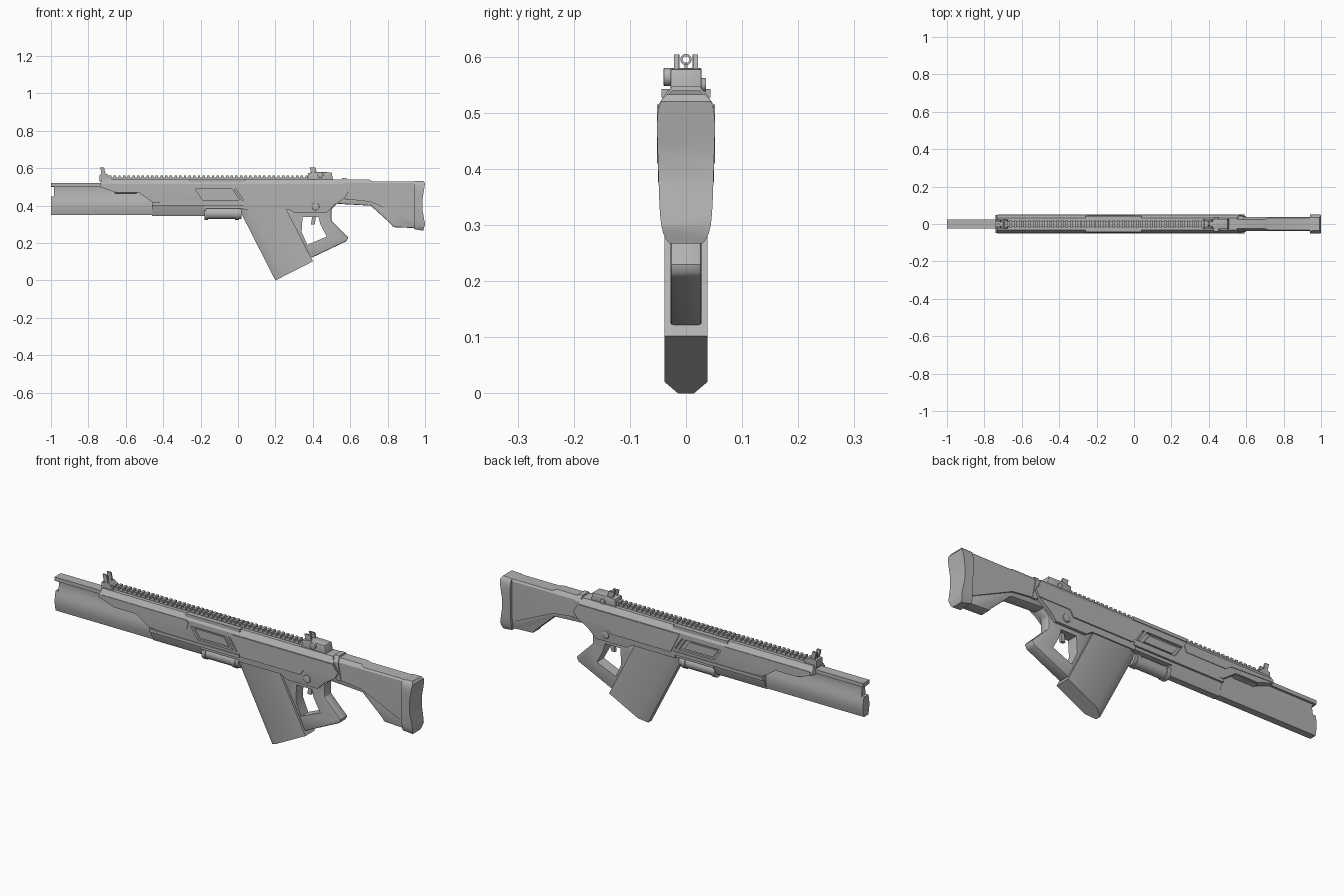
import bpy, bmesh, math
from mathutils import Vector

if "Cube" in bpy.data.objects:
    bpy.data.objects.remove(bpy.data.objects["Cube"])

GREY = (.45, .45, .45, 1)
grey = bpy.data.materials.new("plain grey")
grey.use_nodes = True
grey.diffuse_color = GREY
grey.node_tree.nodes["Principled BSDF"].inputs["Base Color"].default_value = GREY

# Axis frames: two profile directions, then the extrusion direction
AXIS_X, AXIS_Y, AXIS_Z = Vector((1, 0, 0)), Vector((0, 1, 0)), Vector((0, 0, 1))
SIDE = (AXIS_X, AXIS_Z, AXIS_Y)
END = (AXIS_Y, AXIS_Z, AXIS_X)
parts = []


def apply_modifiers(obj):
    graph = bpy.context.evaluated_depsgraph_get()
    mesh = bpy.data.meshes.new_from_object(obj.evaluated_get(graph))
    obj.modifiers.clear()
    obj.data = mesh


def prism(name, profile, start, end, frame=SIDE, origin=Vector(), bevel=0, keep=True):
    """Extrude a closed profile along the frame, with optional rounded edges."""
    across, up, along = frame
    bm = bmesh.new()
    first, last = [
        [bm.verts.new(origin + across * a + up * b + along * distance) for a, b in profile]
        for distance in (start, end)]
    bm.faces.new(first)
    bm.faces.new(last)
    for i in range(len(profile)):
        bm.faces.new((first[i - 1], first[i], last[i], last[i - 1]))
    bmesh.ops.recalc_face_normals(bm, faces=bm.faces)
    mesh = bpy.data.meshes.new(name)
    bm.to_mesh(mesh)
    bm.free()
    mesh.materials.append(grey)
    obj = bpy.data.objects.new(name, mesh)
    bpy.context.collection.objects.link(obj)
    if bevel:
        modifier = obj.modifiers.new("rounding", "BEVEL")
        modifier.width = bevel
        modifier.segments = 2
        modifier.limit_method = "ANGLE"
        apply_modifiers(obj)
    if keep:
        parts.append(obj)
    return obj


def combine(obj, cutter, operation="DIFFERENCE"):
    """Boolean one solid with another and drop the second."""
    modifier = obj.modifiers.new("combine", "BOOLEAN")
    modifier.operation = operation
    modifier.solver = "EXACT"
    modifier.object = cutter
    apply_modifiers(obj)
    bpy.data.objects.remove(cutter)


def mirrored(half_profile):
    return half_profile + [(-a, b) for a, b in reversed(half_profile)]


def rectangle(left, right, low, high, lean=0):
    """Four corners; lean moves the lower edge sideways."""
    return [(left + lean, low), (right + lean, low), (right, high), (left, high)]


def circle(a, b, radius, sides=24):
    angles = [math.tau * i / sides for i in range(sides)]
    return [(a + radius * math.cos(t), b + radius * math.sin(t)) for t in angles]


def shoulders(half, low, high, cut):
    """End section: chamfered at the top, narrowing below the middle."""
    return mirrored([(half - cut, high), (half, high - cut * 1.5),
                     (half, (low + high) / 2), (half * .85, low)])


def shaped(name, outline, section):
    """Solid with the given side outline and end section."""
    obj = prism(name, outline, -.1, .1)
    combine(obj, prism("section", section, -2, 2, END, keep=False), "INTERSECT")
    return obj


def both_sides(name, profile, inner, outer, bevel=0):
    for label, sign in (("right", -1), ("left", 1)):
        prism(f"{label}_{name}", profile, sign * inner, sign * outer, bevel=bevel)


def slab(name, profile, half, bevel=0):
    return prism(name, profile, -half, half, bevel=bevel)


# Receiver, with a slanted window pocket on each side
BODY, SKIN = .049, .052
receiver = shaped("receiver", [
    (-.74, .5), (-.73, .54), (.55, .54), (.59, .47), (.57, .44), (.51, .4), (.47, .36), (.3, .36),
    (.27, .38), (.03, .38), (.03, .4), (-.46, .42), (-.53, .47), (-.65, .47)],
    shoulders(BODY, .35, .545, .02))
for sign in (-1, 1):
    combine(receiver, prism("pocket", rectangle(-.23, -.01, .43, .49, lean=.04),
                            sign * .036, sign, keep=False))
both_sides("window_panel", rectangle(-.21, -.05, .44, .48, lean=.03), .03, .043)
both_sides("window_bar", rectangle(-.033, -.02, .43, .49, lean=.04), .03, BODY)

# Raised side skins and ledges
both_sides("front_skin", [(-.73, .5), (-.72, .515), (-.25, .515), (-.24, .5), (-.25, .47),
                          (-.47, .47), (-.5, .49)], .04, SKIN)
both_sides("rear_skin", [(0, .51), (.56, .51), (.59, .47), (.57, .44), (.4, .44), (.38, .41),
                         (.05, .41)], .04, SKIN)
both_sides("lower_ledge", rectangle(-.46, .04, .4, .416), .03, .05)
both_sides("upper_trim", rectangle(-.26, .04, .527, .543), .02, .044)
slab("front_latch", rectangle(-.66, -.54, .466, .48), .04, bevel=.004)

# Barrel shroud: a wavy section under a flat strip, notched at the muzzle
steps = 12
wave = [(.019 + .006 * math.sin(math.tau * i / steps - .3), .35 + .17 * i / steps)
        for i in range(steps + 1)]
barrel = prism("barrel_shroud", mirrored(wave), -1, -.45, END)
combine(barrel, prism("notch", rectangle(-1.1, -.985, .45, .5), -.1, .1, keep=False))
slab("barrel_strip", rectangle(-1, -.7, .502, .521), .025)
handguard = shoulders(.04, .43, .346, -.016)
prism("lower_handguard", mirrored([(.042, .43), (.04, .4), (.016, .346)]), -.46, -.17, END)
slab("handguard_bridge", rectangle(-.18, .05, .385, .43), .04)

# Tube below the handguard with end collars
TUBE_HEIGHT = .358
prism("lower_tube", circle(0, TUBE_HEIGHT, .03), -.18, .02, END)
for name, x in (("front_collar", -.18), ("rear_collar", -.015)):
    prism(name, circle(0, TUBE_HEIGHT, .034), x, x + .02, END)

# Slanted magazine, narrowed towards its front edge
slope = math.radians(27)
across = Vector((math.cos(slope), 0, math.sin(slope)))
down = Vector((math.sin(slope), 0, -math.cos(slope)))
corners = [(0, .014), (.045, .038), (.225, .038)]
prism("magazine", corners + [(a, -b) for a, b in reversed(corners)], -.43, 0,
      (across, AXIS_Y, down), AXIS_X * .2)

# Grip loop, trigger and selector
grip = slab("grip_loop", [(.25, .39), (.53, .41), (.5, .38), (.5, .32), (.59, .23), (.58, .21),
                          (.39, .12), (.28, .33)], .028, bevel=.006)
combine(grip, prism("opening", [(.345, .34), (.34, .26), (.37, .19), (.475, .235), (.44, .3),
                                (.43, .34)], -.1, .1, keep=False))
slab("trigger", rectangle(.4, .42, .3, .36, lean=-.01), .008)
both_sides("selector", circle(.415, .395, .02), .03, .05, bevel=.003)

# Stock: upper body, thinner lower wedge, collar
shaped("stock_body", [(.54, .54), (.7, .54), (.72, .53), (.95, .53), (.95, .31), (.71, .42),
                      (.54, .44)], shoulders(.038, .28, .545, .016))
slab("stock_wedge", [(.51, .44), (.53, .41), (.71, .4), (.82, .3), (.83, .285), (.95, .28),
                     (.95, .36), (.71, .45)], .029, bevel=.005)
shaped("stock_collar", rectangle(.555, .58, .43, .547, lean=.02), shoulders(.043, .4, .55, .02))

# Butt pad: rounded section, widest near the top, with a hollow back
pad_section = []
for i in range(2, 19):
    t = (1 - math.cos(math.pi * i / 20)) / 2
    roundness = (1 - abs(2 * t - 1) ** 6) ** (1 / 3)
    pad_section.append(((.045 + .009 * t) * roundness, .26 + .28 * t))
shaped("butt_pad", [(.94, .53), (.99, .536), (1, .52), (.986, .43), (.986, .38), (1, .3),
                    (.99, .266), (.94, .275)], mirrored(pad_section))

# Toothed top rail
slab("rail_base", rectangle(-.7, .4, .53, .551), .014)
teeth = slab("rail_teeth", rectangle(-.69, -.677, .545, .561), .019)
repeat = teeth.modifiers.new("repeat", "ARRAY")
repeat.count = 43
repeat.use_relative_offset = False
repeat.use_constant_offset = True
repeat.constant_offset_displace = AXIS_X * .025
apply_modifiers(teeth)

# Front sight
slab("front_sight_base", [(-.74, .53), (-.74, .565), (-.7, .57), (-.665, .53)], .024)
both_sides("front_sight_ear", rectangle(-.737, -.716, .56, .604, lean=.01), .012, .021)
slab("front_sight_post", rectangle(-.73, -.72, .56, .59), .003)

# Rear sight with ring and adjusting knobs
slab("rear_sight_base", [(.37, .53), (.375, .575), (.42, .58), (.5, .578), (.51, .53)],
     .028, bevel=.003)
both_sides("rear_sight_ear", rectangle(.383, .414, .57, .604, lean=.01), .013, .021)
ring = prism("sight_ring", circle(0, .595, .01), .395, .405, END)
combine(ring, prism("ring_hole", circle(0, .595, .006), .3, .5, END, keep=False))
prism("right_knob", circle(.44, .564, .016), -.04, -.02, bevel=.002)
prism("left_knob", circle(.44, .55, .012), .02, .036, bevel=.002)

# Smooth the rounded faces and keep the edges crisp
bpy.ops.object.select_all(action="DESELECT")
for obj in parts:
    obj.select_set(True)
bpy.context.view_layer.objects.active = parts[0]
bpy.ops.object.shade_smooth_by_angle(angle=math.radians(30))
